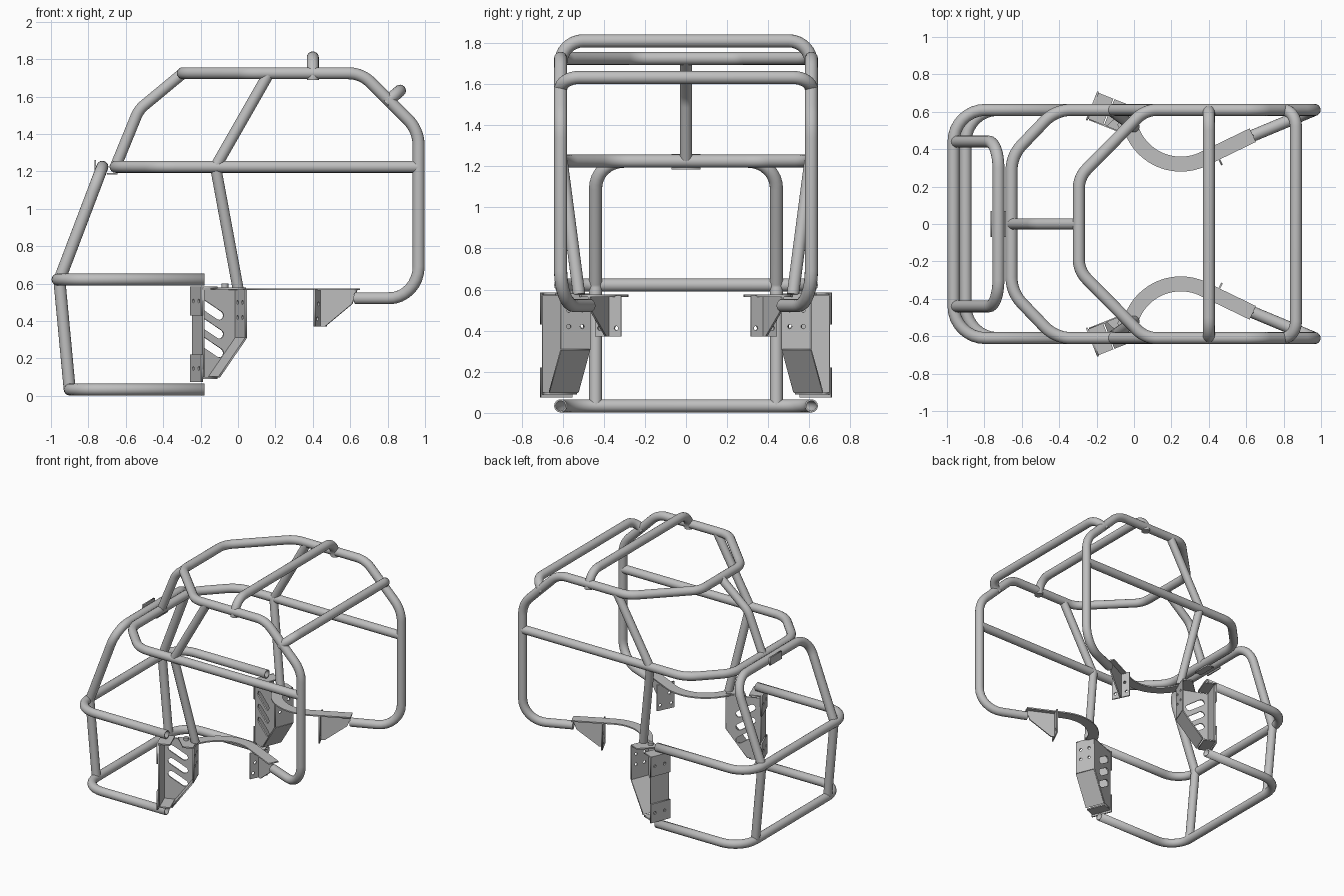
import bpy
from math import atan2, cos, sin, tan, radians, pi
from mathutils import Vector, Matrix

if "Cube" in bpy.data.objects:
    bpy.data.objects.remove(bpy.data.objects["Cube"])

GREY = (0.52, 0.52, 0.52, 1)
grey = bpy.data.materials.new("steel grey")
grey.use_nodes = True
grey.diffuse_color = GREY
grey.node_tree.nodes["Principled BSDF"].inputs["Base Color"].default_value = GREY

R = 0.032


def finish(name, curve, matrix=None, mirrored=False, smooth=False):
    """Turn a curve into a mesh part, optionally mirrored to the other side."""
    obj = bpy.data.objects.new(name, curve)
    bpy.context.scene.collection.objects.link(obj)
    bpy.ops.object.select_all(action='DESELECT')
    obj.select_set(True)
    bpy.context.view_layer.objects.active = obj
    bpy.ops.object.convert(target='MESH')
    obj = bpy.context.view_layer.objects.active
    if matrix:
        obj.data.transform(matrix)
    obj.data.materials.clear()
    obj.data.materials.append(grey)
    if smooth:
        bpy.ops.object.shade_smooth_by_angle(angle=radians(40))
    if mirrored:
        mod = obj.modifiers.new("other side", 'MIRROR')
        mod.use_axis = (False, True, False)
        mod.use_mirror_merge = False
    return obj


def spline(curve, pts, cyclic=False):
    s = curve.splines.new('POLY')
    s.points.add(len(pts) - 1)
    for sp, p in zip(s.points, pts):
        sp.co = (*p, 1)
    s.use_cyclic_u = cyclic


def fillet(pts, radii, steps=8):
    """Round the inner corners of a path with true arcs."""
    pts = [Vector(p) for p in pts]
    out = [pts[0]]
    for a, p, b, r in zip(pts, pts[1:], pts[2:], radii):
        u, v = (a - p).normalized(), (b - p).normalized()
        half = u.angle(v) / 2
        t = r / tan(half)
        c = p + (u + v).normalized() * r / sin(half)
        v0, v1 = (p + u * t - c).normalized(), (p + v * t - c).normalized()
        out += [c + v0.slerp(v1, i / steps) * r for i in range(steps + 1)]
    return out + [pts[-1]]


def tube(name, pts, radii=(), mirrored=False, hollow=False, r=R):
    curve = bpy.data.curves.new(name, 'CURVE')
    curve.dimensions = '3D'
    curve.bevel_depth = r
    curve.bevel_resolution = 6
    curve.use_fill_caps = not hollow
    spline(curve, fillet(pts, radii))
    obj = finish(name, curve, None, mirrored, True)
    if hollow:
        wall = obj.modifiers.new("wall", 'SOLIDIFY')
        wall.thickness = 0.008
    return obj


def hoop(name, half, radii, **kw):
    """Tube that runs from the +y side across to the mirrored -y side."""
    other = [(x, -y, z) for x, y, z in reversed(half)]
    return tube(name, half + other, radii + radii[::-1], **kw)


def slot(a, b, r, n=6):
    """Rounded slot outline between two points (a circle when they match)."""
    k = atan2(b[1] - a[1], b[0] - a[0])

    def cap(c, start):
        return [(c[0] + r * cos(start + pi * i / n), c[1] + r * sin(start + pi * i / n))
                for i in range(n + (a != b))]
    return cap(b, k - pi / 2) + cap(a, k + pi / 2)


def hole(u, v, r=0.011):
    return slot((u, v), (u, v), r)


def plate(name, outline, holes=(), origin=(0, 0, 0), ex=(1, 0, 0), ey=(0, 1, 0), t=0.01, mirrored=True):
    """Flat sheet with cut-outs, drawn in the plane ex, ey."""
    curve = bpy.data.curves.new(name, 'CURVE')
    curve.dimensions = '2D'
    curve.fill_mode = 'BOTH'
    curve.extrude = t / 2
    for loop in [outline, *holes]:
        spline(curve, [(x, y, 0) for x, y in loop], True)
    ex, ey = Vector(ex).normalized(), Vector(ey).normalized()
    m = Matrix((ex, ey, ex.cross(ey))).transposed().to_4x4()
    m.translation = origin
    return finish(name, curve, m, mirrored)


def rect(u0, u1, v0, v1):
    return [(u0, v0), (u1, v0), (u1, v1), (u0, v1)]


# Nose hoops
hoop("lower_nose_hoop", [(-0.18, 0.61, 0.034), (-0.9, 0.61, 0.034)], [0.17], hollow=True)
hoop("middle_nose_hoop", [(-0.18, 0.61, 0.622), (-0.965, 0.61, 0.622)], [0.17], hollow=True)
hoop("upright_nose_hoop", [(-0.9, 0.44, 0.035), (-0.955, 0.44, 0.62), (-0.725, 0.44, 1.225)], [0.06, 0.14])

# Waist hoop, roof hoop with rear legs, centre brace
hoop("waist_hoop", [(0.96, 0.61, 1.225), (-0.42, 0.61, 1.225), (-0.655, 0.365, 1.225)], [0.2, 0.2])
hoop("roof_hoop", [(0.63, 0.47, 0.522), (0.966, 0.61, 0.522), (0.966, 0.61, 1.42), (0.66, 0.61, 1.725),
                   (0.06, 0.61, 1.725), (-0.295, 0.25, 1.725)], [0.17, 0.2, 0.17, 0.15, 0.15])
tube("centre_brace", [(-0.295, 0, 1.725), (-0.53, 0, 1.53), (-0.655, 0, 1.225)], [0.15], r=0.03)

# Arched cross bars on the roof
hoop("roof_cross_bar", [(0.4, 0.61, 1.69), (0.4, 0.61, 1.81)], [0.11])
hoop("rear_cross_bar", [(0.79, 0.61, 1.566), (0.866, 0.61, 1.632)], [0.09])

# Side pillars
tube("upper_pillars", [(0.16, 0.61, 1.715), (-0.12, 0.61, 1.225)], mirrored=True, r=0.03)
tube("lower_pillars", [(-0.12, 0.605, 1.225), (0.0, 0.52, 0.575)], mirrored=True, r=0.03)

# Curved floor straps
arc = [radians(200 + 95 * i / 16) for i in range(17)]
line = [(0.25 + 0.28 * cos(a), 0.6 + 0.28 * sin(a), cos(a), sin(a)) for a in arc]
line.append((0.635, 0.475, cos(arc[-1]), sin(arc[-1])))
plate("floor_straps", [(x + 0.04 * c, y + 0.04 * s) for x, y, c, s in line]
      + [(x - 0.04 * c, y - 0.04 * s) for x, y, c, s in reversed(line)], origin=(0, 0, 0.57))

# Rear strap mounts: a cross flange and a tapered gusset
along, across, up = (0.9, 0.436, 0), (-0.436, 0.9, 0), (0, 0, 1)
plate("rear_mount_flanges", rect(-0.07, 0.07, -0.2, 0), [hole(-0.045, -0.16), hole(0.045, -0.16), hole(0.03, -0.08)],
      (0.44, 0.378, 0.572), across, up)
plate("rear_mount_gussets", [(0, 0), (0, -0.2), (0.03, -0.2), (0.19, -0.08), (0.22, 0)], [],
      (0.44, 0.378, 0.572), along, up)

# Front mounting brackets: slotted web, front and back walls, sloped floor
u, n = Vector((0.93, -0.37, 0)).normalized(), Vector((0.37, 0.93, 0)).normalized()
base = Vector((-0.24, 0.56, 0))
L, W = 0.245, 0.15
slots = [slot((0.055, 0.49 - 0.1 * i), (0.15, 0.43 - 0.1 * i), 0.024) for i in range(3)]
plate("bracket_webs", [(0, 0.1), (0.09, 0.1), (L, 0.31), (L, 0.57), (0, 0.57)], slots, base, u, up)
plate("bracket_front_walls", rect(0, W, 0.1, 0.57), [], base, n, up)
plate("bracket_back_walls", rect(0, W, 0.31, 0.57),
      [hole(a, b) for a in (0.04, 0.11) for b in (0.42, 0.5)], base + u * L, n, up)
slope = u * (L - 0.09) + Vector((0, 0, 0.21))
plate("bracket_sloped_floors", rect(0, W, 0, slope.length), [], base + u * 0.09 + Vector((0, 0, 0.1)), n, slope)
plate("bracket_tops", [(0.1, 0), (L, 0), (L, W), (0.17, W)], [], base + Vector((0, 0, 0.575)), u, n)

# Mounting pads and tabs at both ends of each bracket
for name, z0, z1, tab in (("upper", 0.43, 0.585, 0.58), ("lower", 0.075, 0.22, 0.095)):
    plate(name + "_mount_pads", rect(-0.01, 0.155, z0, z1), [hole(0.04, (z0 + z1) / 2), hole(0.12, (z0 + z1) / 2)],
          base - u * 0.01, n, up)
    plate(name + "_mount_tabs", rect(-0.01, 0.08, 0, W), [], base + Vector((0, 0, tab)), u, n)
plate("bracket_bolts", hole(0, 0, 0.018), [], (-0.07, 0.53, 0.588), t=0.025)

# Small angled tabs on the nose
plate("nose_tab", rect(-0.07, 0.07, 1.2, 1.26), [], (-0.763, 0, 0), (0, 1, 0), up, mirrored=False)
plate("waist_tab", rect(-0.7, -0.645, -0.07, 0.07), [], (0, 0, 1.188), mirrored=False)
